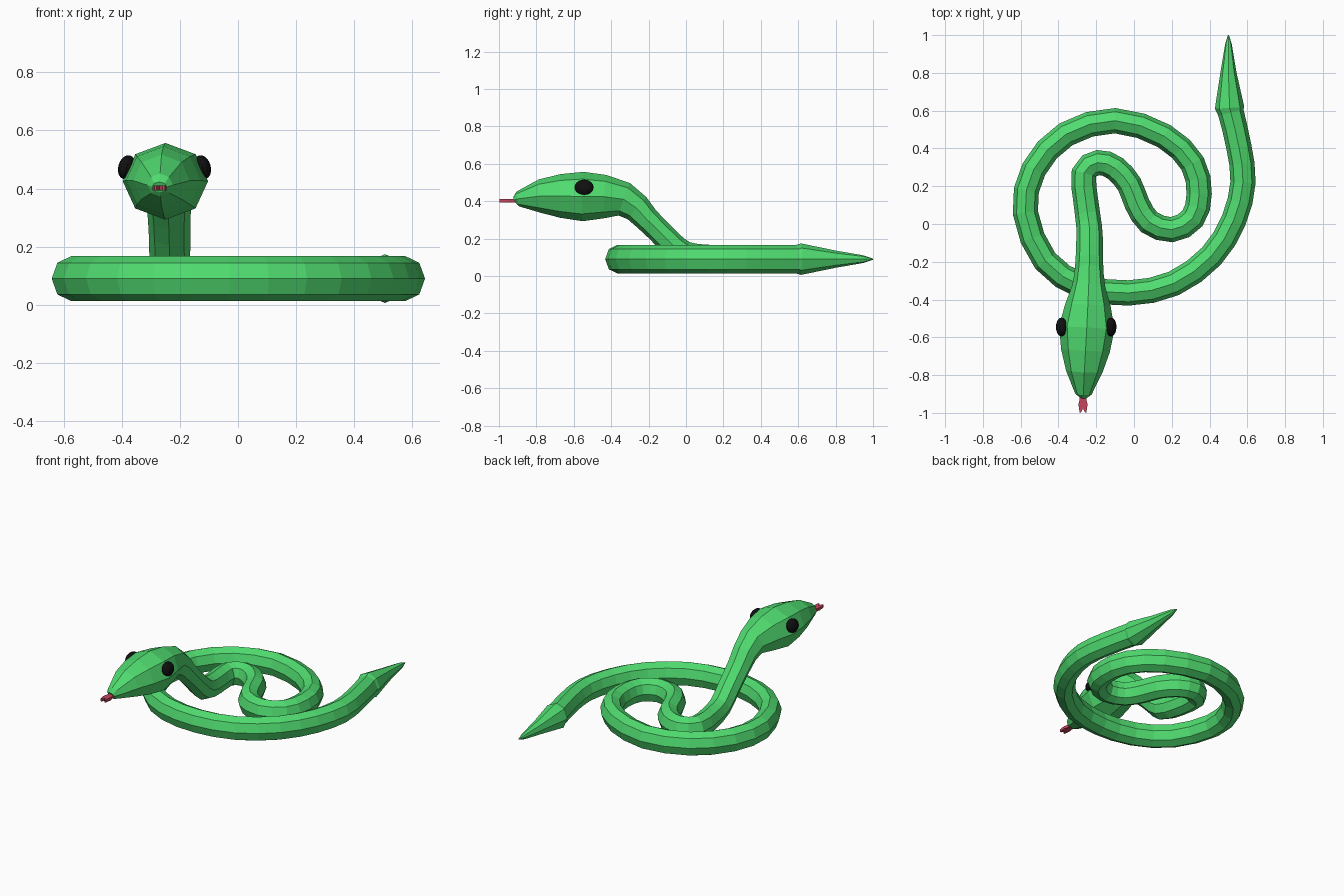
import bpy, bmesh, math
from mathutils import Vector, Matrix

if "Cube" in bpy.data.objects:
    bpy.data.objects.remove(bpy.data.objects["Cube"])


def material(name, rgb):
    m = bpy.data.materials.new(name)
    m.diffuse_color = (*rgb, 1)
    m.use_nodes = True
    m.node_tree.nodes["Principled BSDF"].inputs["Base Color"].default_value = m.diffuse_color
    return m


def add_object(name, bm, mat):
    bmesh.ops.recalc_face_normals(bm, faces=bm.faces)
    me = bpy.data.meshes.new(name)
    bm.to_mesh(me)
    bm.free()
    me.materials.append(mat)
    ob = bpy.data.objects.new(name, me)
    bpy.context.collection.objects.link(ob)
    return ob


green = material("green", (0.08, 0.71, 0.16))
black = material("black", (0.005, 0.005, 0.005))
pink = material("pink", (0.57, 0.06, 0.11))

# Centreline stations: (x, y, z, half width, half height)
tail = [(0.50, 1.00, 0.09, 0.003, 0.003), (0.50, 0.95, 0.09, 0.018, 0.020),
        (0.50, 0.80, 0.09, 0.043, 0.046), (0.506, 0.615, 0.09, 0.078, 0.084),
        (0.513, 0.59, 0.09, 0.069, 0.077)]
coil = [(0.555, 0.41), (0.577, 0.22), (0.528, 0.02), (0.41, -0.17), (0.21, -0.315),
        (-0.03, -0.365), (-0.27, -0.33), (-0.47, -0.195), (-0.575, 0.06), (-0.53, 0.29),
        (-0.36, 0.475), (-0.10, 0.547), (0.16, 0.465), (0.31, 0.32), (0.345, 0.16),
        (0.31, 0.03), (0.20, -0.03), (0.08, 0.01), (0.015, 0.11), (-0.025, 0.21),
        (-0.10, 0.295), (-0.19, 0.325), (-0.265, 0.27)]
head = [(-0.255, 0.12, 0.092, 0.066, 0.075), (-0.238, -0.01, 0.115, 0.068, 0.072),
        (-0.235, -0.10, 0.195, 0.071, 0.066), (-0.237, -0.21, 0.305, 0.074, 0.068),
        (-0.24, -0.33, 0.41, 0.088, 0.092), (-0.25, -0.55, 0.425, 0.147, 0.132),
        (-0.263, -0.78, 0.427, 0.097, 0.090), (-0.268, -0.90, 0.412, 0.044, 0.04),
        (-0.27, -0.915, 0.405, 0.025, 0.02)]
stations = tail + [(x, y, 0.09, 0.067, 0.077) for x, y in coil] + head

# Refine the coil and neck with a spline halfway point between stations
path = []
for i, p in enumerate(stations):
    path.append(p)
    if 3 < i < len(stations) - 3:
        a, b, c, d = (Vector(q) for q in (stations[i - 1], p, stations[i + 1], stations[i + 2]))
        path.append(tuple((b + c) * 0.5625 - (a + d) * 0.0625))

# Snake body: octagonal sweep from tail to snout
bm = bmesh.new()
rings = []
for i, p in enumerate(path):
    before = Vector(path[max(i - 1, 0)][:3])
    after = Vector(path[min(i + 1, len(path) - 1)][:3])
    t = (after - before).normalized()
    side = t.cross(Vector((0, 0, 1))).normalized()
    up = side.cross(t)
    rings.append([bm.verts.new(Vector(p[:3]) + side * p[3] * math.cos(k * math.pi / 4)
                               + up * p[4] * math.sin(k * math.pi / 4)) for k in range(8)])
for r, s in zip(rings, rings[1:]):
    for k in range(8):
        bm.faces.new((r[k], r[k - 1], s[k - 1], s[k]))
bm.faces.new(rings[0])
bm.faces.new(rings[-1])
add_object("snake_body", bm, green)

# Eyes: flattened balls leaning with the sides of the head
for name, s in (("left_eye", -1), ("right_eye", 1)):
    bm = bmesh.new()
    m = (Matrix.Translation((-0.253 + s * 0.131, -0.545, 0.474))
         @ Matrix.Rotation(-s * 0.3, 4, 'Y') @ Matrix.Diagonal((0.028, 0.05, 0.042, 1)))
    bmesh.ops.create_uvsphere(bm, u_segments=16, v_segments=10, radius=1, matrix=m)
    add_object(name, bm, black)

# Tongue: forked outline given thickness
half = [(0.018, -0.88), (0.018, -0.93), (0.024, -0.955), (0.018, -0.998), (0.010, -0.998)]
outline = half + [(0, -0.975)] + [(-x, y) for x, y in reversed(half)]
bm = bmesh.new()
f = bm.faces.new([bm.verts.new((x - 0.27, y, 0.393)) for x, y in outline])
ext = bmesh.ops.extrude_face_region(bm, geom=[f])
bmesh.ops.translate(bm, vec=(0, 0, 0.018),
                    verts=[v for v in ext["geom"] if isinstance(v, bmesh.types.BMVert)])
add_object("tongue", bm, pink)
